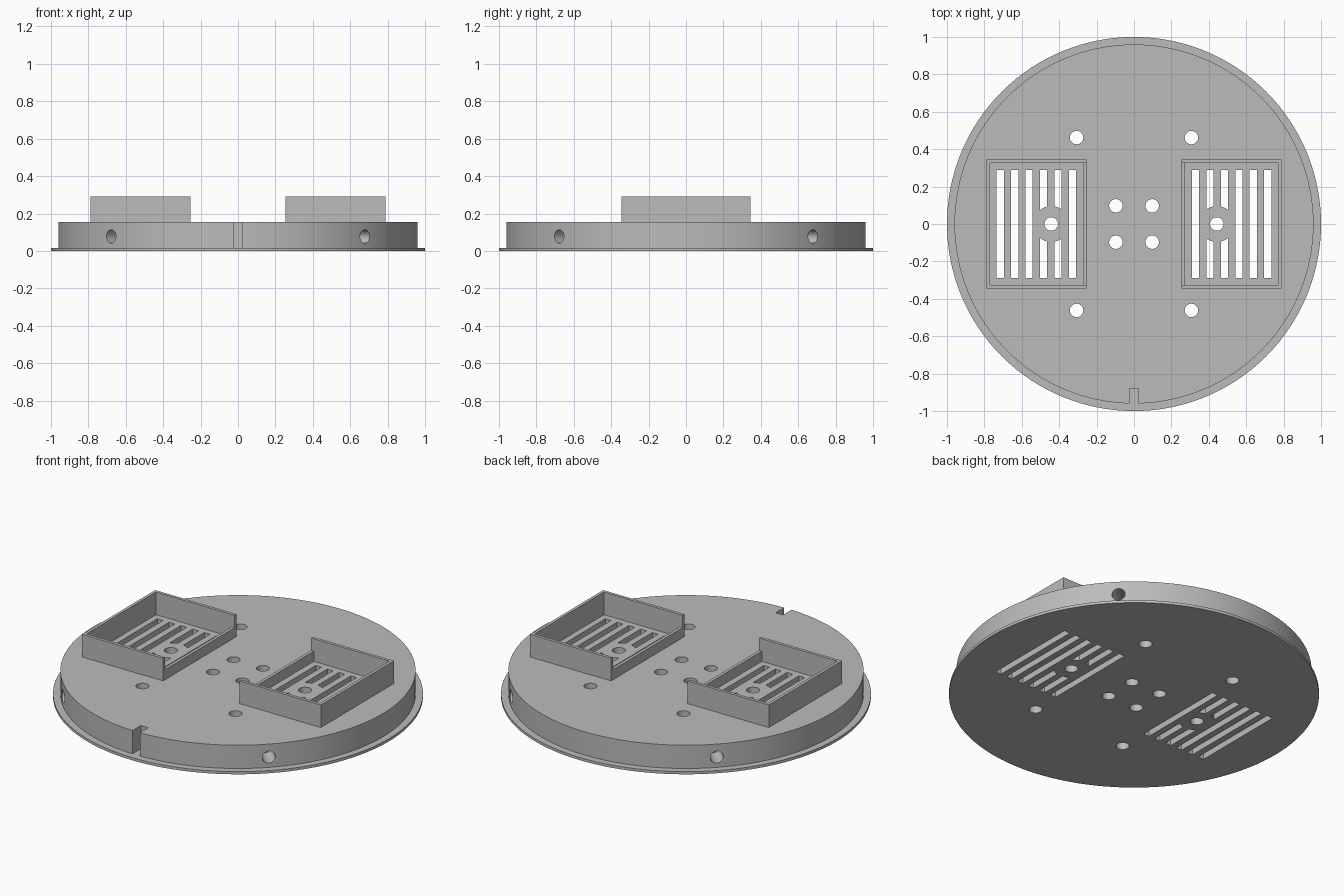
import bpy, bmesh, math
from mathutils import Matrix, Vector

old = bpy.data.objects.get("Cube")
if old:
    bpy.data.objects.remove(old, do_unlink=True)

grey = bpy.data.materials.new("plain grey")
grey.use_nodes = True
GREY = (0.5, 0.5, 0.5, 1)
grey.diffuse_color = GREY
grey.node_tree.nodes["Principled BSDF"].inputs["Base Color"].default_value = GREY


def to_object(name, bm):
    bmesh.ops.recalc_face_normals(bm, faces=bm.faces)
    mesh = bpy.data.meshes.new(name)
    bm.to_mesh(mesh)
    bm.free()
    mesh.materials.append(grey)
    ob = bpy.data.objects.new(name, mesh)
    bpy.context.collection.objects.link(ob)
    return ob


def add_box(bm, x0, x1, y0, y1, z0, z1):
    centre = Vector((x0 + x1, y0 + y1, z0 + z1)) / 2
    size = Matrix.Diagonal((abs(x1 - x0), y1 - y0, z1 - z0, 1))
    bmesh.ops.create_cube(bm, size=1, matrix=Matrix.Translation(centre) @ size)


def add_rod(bm, centre, radius, depth, turn=None, sides=32):
    mat = Matrix.Translation(centre) @ (turn or Matrix.Identity(4))
    bmesh.ops.create_cone(bm, cap_ends=True, segments=sides, radius1=radius,
                          radius2=radius, depth=depth, matrix=mat)


def cut(target, bm):
    """Subtract the bmesh solids from the target, then drop the cutter."""
    cutter = to_object("cutter", bm)
    cutter.hide_render = True
    mod = target.modifiers.new("cut", 'BOOLEAN')
    mod.operation = 'DIFFERENCE'
    mod.solver = 'EXACT'
    mod.object = cutter
    bpy.context.view_layer.objects.active = target
    bpy.ops.object.modifier_apply(modifier=mod.name)
    bpy.data.objects.remove(cutter, do_unlink=True)


# Dimensions
TOP, FLANGE, RADIUS = 0.155, 0.016, 0.96
BOSS_X, HOLE = 0.443, 0.036

# Round base plate with a thin flange, turned from a profile
bm = bmesh.new()
sides = 128
rings = []
for r, z in ((1, 0), (1, FLANGE), (RADIUS, FLANGE), (RADIUS, TOP)):
    rings.append([bm.verts.new((r * math.cos(a), r * math.sin(a), z))
                  for a in (2 * math.pi * i / sides for i in range(sides))])
for low, high in zip(rings, rings[1:]):
    for i in range(sides):
        j = (i + 1) % sides
        bm.faces.new((low[i], low[j], high[j], high[i]))
bm.faces.new(rings[0])
bm.faces.new(rings[-1])
base = to_object("base_plate", bm)

# Vent slots, interrupted by a solid round boss
for s in (-1, 1):
    bm = bmesh.new()
    for i in range(6):
        x = s * (0.329 + 0.0772 * i)
        add_box(bm, x - 0.019, x + 0.019, -0.29, 0.29, -0.1, 0.3)
    slots = to_object("slot_cutter", bm)
    bm = bmesh.new()
    add_rod(bm, (s * BOSS_X, 0, 0.1), 0.096, 1)
    cut(slots, bm)
    bm = bmesh.new()
    bm.from_mesh(slots.data)
    bpy.data.objects.remove(slots, do_unlink=True)
    cut(base, bm)

# Vertical through holes
bm = bmesh.new()
for sx in (-1, 1):
    add_rod(bm, (sx * BOSS_X, 0, 0.1), HOLE, 1)
    for sy in (-1, 1):
        add_rod(bm, (sx * 0.097, sy * 0.097, 0.1), HOLE, 1)
        add_rod(bm, (sx * 0.307, sy * 0.462, 0.1), HOLE, 1)

# Radial blind holes in the rim
for k in range(4):
    a = math.radians(45 + 90 * k)
    turn = Matrix.Rotation(a, 4, 'Z') @ Matrix.Rotation(math.pi / 2, 4, 'Y')
    spot = (0.96 * math.cos(a), 0.96 * math.sin(a), 0.077)
    add_rod(bm, spot, HOLE, 0.26, turn)

# Alignment notch at the front
add_box(bm, -0.024, 0.024, -1.1, -0.88, FLANGE, 0.3)
cut(base, bm)

bpy.ops.object.select_all(action='DESELECT')
base.select_set(True)
bpy.context.view_layer.objects.active = base
bpy.ops.object.shade_smooth_by_angle(angle=math.radians(30))

# Two open-topped holders with a low wall facing the middle
WALL, HALF, IN, OUT, RIM, LIP = 0.018, 0.345, 0.253, 0.788, 0.29, 0.215
for s, name in ((-1, "right_holder"), (1, "left_holder")):
    bm = bmesh.new()
    add_box(bm, s * IN, s * OUT, -HALF, HALF, TOP, RIM)
    holder = to_object(name, bm)
    inner = HALF - WALL
    bm = bmesh.new()
    add_box(bm, s * (IN + WALL), s * (OUT - WALL), -inner, inner, 0, 0.5)
    cut(holder, bm)
    bm = bmesh.new()
    add_box(bm, s * 0.1, s * (IN + 2 * WALL), -inner, inner, LIP, 0.5)
    cut(holder, bm)
